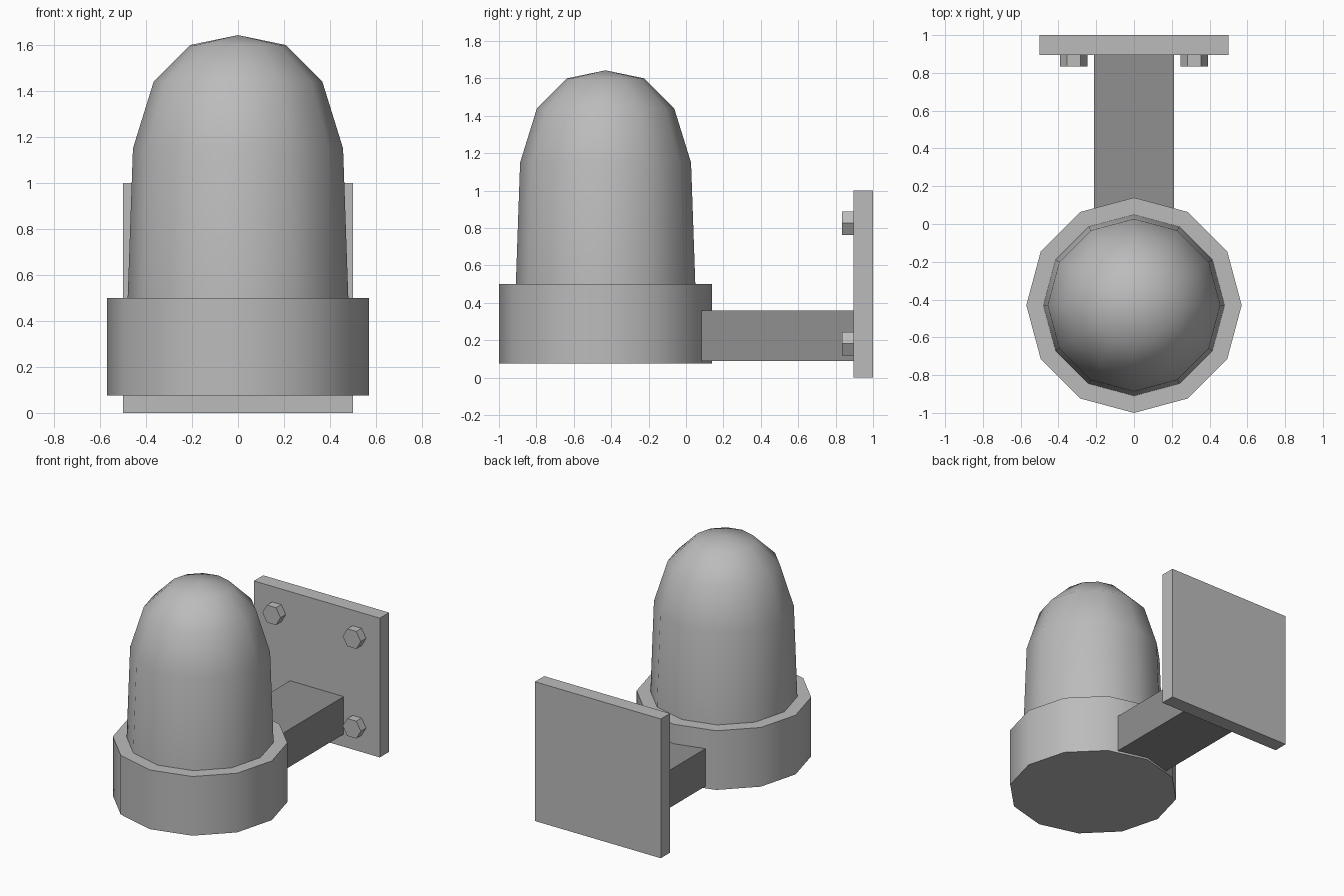
import bpy, bmesh, math
from mathutils import Matrix

if "Cube" in bpy.data.objects:
    bpy.data.objects.remove(bpy.data.objects["Cube"])


def material(name, v):
    m = bpy.data.materials.new(name)
    m.diffuse_color = (v, v, v, 1)
    m.use_nodes = True
    m.node_tree.nodes["Principled BSDF"].inputs["Base Color"].default_value = m.diffuse_color
    return m


light_grey = material("light_grey", 0.5)
dark_grey = material("dark_grey", 0.28)


def finish(bm, name, mat, smooth=False):
    bmesh.ops.recalc_face_normals(bm, faces=bm.faces)
    me = bpy.data.meshes.new(name)
    bm.to_mesh(me)
    bm.free()
    ob = bpy.data.objects.new(name, me)
    bpy.context.collection.objects.link(ob)
    me.materials.append(mat)
    if smooth:
        bpy.ops.object.select_all(action='DESELECT')
        ob.select_set(True)
        bpy.context.view_layer.objects.active = ob
        bpy.ops.object.shade_smooth_by_angle(angle=math.radians(40))
    return ob


def box(name, lo, hi, mat):
    bm = bmesh.new()
    bmesh.ops.create_cube(bm, size=1)
    for v in bm.verts:
        v.co = [(a + b) / 2 + c * (b - a) for a, b, c in zip(lo, hi, v.co)]
    return finish(bm, name, mat)


def turned(name, profile, sides, centre, mat, apex=None):
    """Stack rings of (radius, z), closed by a flat cap or a point."""
    bm = bmesh.new()
    rings = []
    for r, z in profile:
        rings.append([bm.verts.new((centre[0] + r * math.cos(math.tau * i / sides),
                                    centre[1] + r * math.sin(math.tau * i / sides), z))
                      for i in range(sides)])
    for a, b in zip(rings, rings[1:]):
        for i in range(sides):
            j = (i + 1) % sides
            bm.faces.new((a[i], a[j], b[j], b[i]))
    bm.faces.new(rings[0][::-1])
    if apex is None:
        bm.faces.new(rings[-1])
    else:
        tip = bm.verts.new((centre[0], centre[1], apex))
        for i in range(sides):
            bm.faces.new((rings[-1][i], rings[-1][(i + 1) % sides], tip))
    return finish(bm, name, mat, True)


# Lamp: twelve-sided base ring and rounded cover
CENTRE = (0, -0.43)
turned("lamp_base", [(0.57, 0.075), (0.57, 0.5)], 12, CENTRE, light_grey)
turned("lamp_dome", [(0.48, 0.495), (0.457, 1.15), (0.367, 1.44), (0.207, 1.6)],
       12, CENTRE, light_grey, apex=1.643)

# Bracket: wall plate and arm
box("wall_plate", (-0.5, 0.895, 0), (0.5, 1, 1), light_grey)
box("bracket_arm", (-0.213, 0.0, 0.09), (0.213, 0.9, 0.36), dark_grey)

# Hexagonal bolt heads near the plate corners
for sx, side in ((-1, "left"), (1, "right")):
    for z, level in ((0.182, "lower"), (0.826, "upper")):
        bm = bmesh.new()
        bmesh.ops.create_cone(bm, cap_ends=True, segments=6, radius1=0.072,
                              radius2=0.072, depth=0.07)
        bmesh.ops.rotate(bm, verts=bm.verts, matrix=Matrix.Rotation(math.radians(30), 3, 'Z'))
        # put the corners on the x axis
        if max(v.co.x for v in bm.verts) < 0.07:
            bmesh.ops.rotate(bm, verts=bm.verts, matrix=Matrix.Rotation(math.radians(30), 3, 'Z'))
        bmesh.ops.rotate(bm, verts=bm.verts, matrix=Matrix.Rotation(math.radians(90), 3, 'X'))
        bmesh.ops.translate(bm, verts=bm.verts, vec=(sx * 0.319, 0.87, z))
        finish(bm, f"bolt_{level}_{side}", light_grey)
